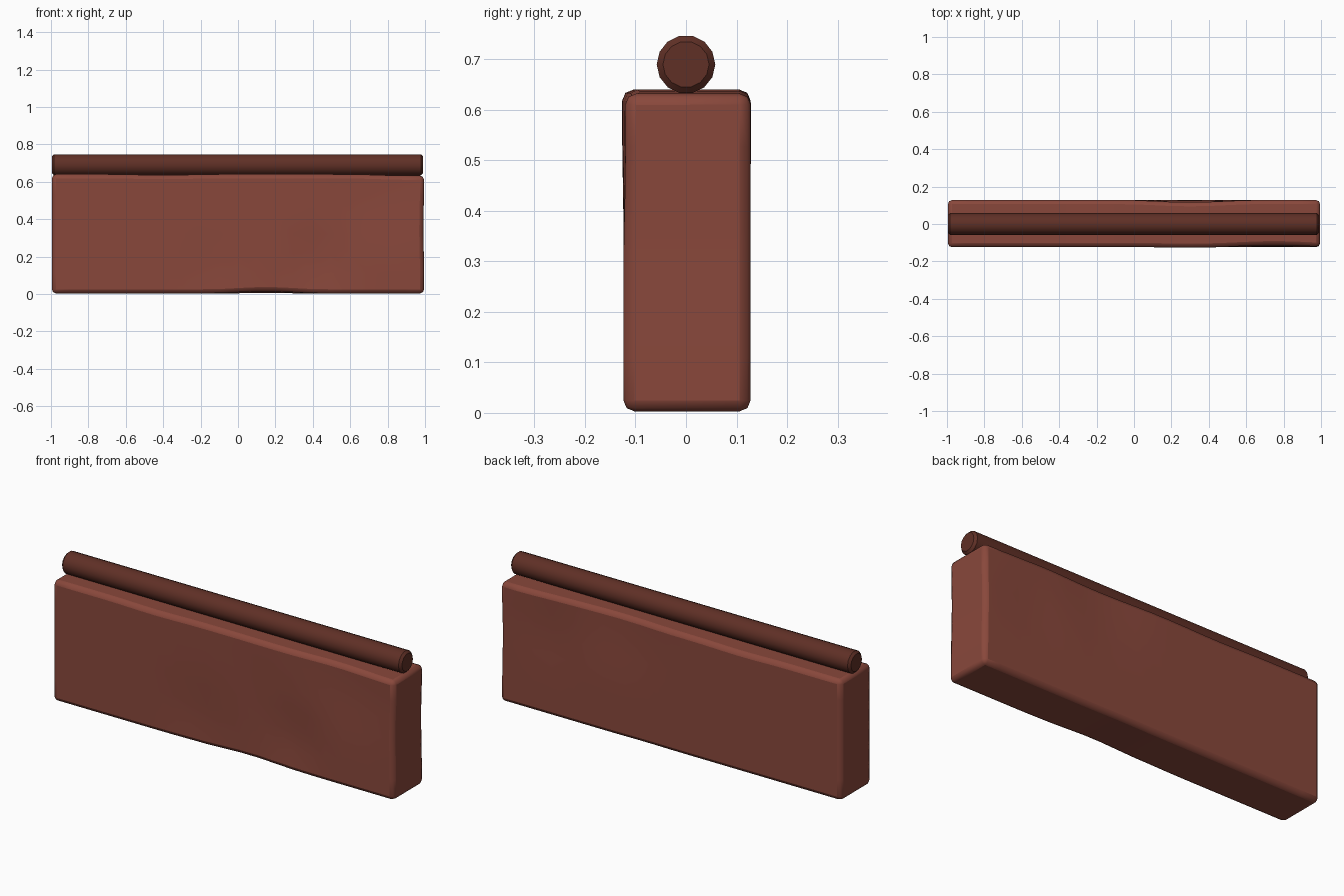
import bpy, bmesh, math
from mathutils import Matrix, Vector

cube = bpy.data.objects.get("Cube")
if cube:
    bpy.data.objects.remove(cube, do_unlink=True)


def make_material(name, rgb):
    mat = bpy.data.materials.new(name)
    mat.use_nodes = True
    mat.diffuse_color = (*rgb, 1)
    mat.node_tree.nodes["Principled BSDF"].inputs["Base Color"].default_value = (*rgb, 1)
    return mat


def finish(bm, name, mat, bevel, segments, angle):
    mesh = bpy.data.meshes.new(name)
    bm.to_mesh(mesh)
    bm.free()
    obj = bpy.data.objects.new(name, mesh)
    bpy.context.collection.objects.link(obj)
    mesh.materials.append(mat)
    mod = obj.modifiers.new("Soft edges", "BEVEL")
    mod.width = bevel
    mod.segments = segments
    mod.limit_method = "ANGLE"
    mod.angle_limit = math.radians(50)
    bpy.ops.object.select_all(action="DESELECT")
    obj.select_set(True)
    bpy.context.view_layer.objects.active = obj
    bpy.ops.object.shade_smooth_by_angle(angle=math.radians(angle))
    return obj


clay = make_material("Red brown clay", (0.25, 0.064, 0.044))
dark = make_material("Dark brown wood", (0.115, 0.029, 0.019))

# Wall block: a box cut into a coarse grid so its faces can be worn unevenly
LENGTH, DEPTH, HEIGHT = 1.99, 0.252, 0.637
bm = bmesh.new()
bmesh.ops.create_cube(bm, size=1)
for axis, cuts in ((0, 19), (2, 5)):
    edges = [e for e in bm.edges
             if abs((e.verts[0].co - e.verts[1].co).normalized()[axis]) > 0.9]
    bmesh.ops.subdivide_edges(bm, edges=edges, cuts=cuts, use_grid_fill=True)
bmesh.ops.transform(bm, verts=bm.verts, matrix=Matrix.Translation((0, 0.002, HEIGHT / 2 + 0.003))
                    @ Matrix.Diagonal((LENGTH, DEPTH, HEIGHT, 1)))

# Shallow dents: centre, radius, push direction
dents = [
    ((0.42, -0.12, 0.18), 0.22, (0, 0.014, 0)),
    ((0.75, -0.12, 0.55), 0.35, (0, 0.012, 0)),
    ((-0.15, -0.12, 0.15), 0.25, (0, 0.008, 0)),
    ((0.3, 0.13, 0.6), 0.35, (0, -0.012, 0)),
    ((0.7, 0.13, 0.45), 0.25, (0, -0.008, 0)),
    ((0.15, -0.12, 0.0), 0.3, (0, 0, 0.012)),
    ((-0.4, 0.0, 0.64), 0.3, (0, 0, -0.007)),
    ((0.95, 0.0, 0.64), 0.4, (0, 0, -0.01)),
    ((1.0, 0.0, 0.35), 0.25, (-0.008, 0, 0)),
]
for v in bm.verts:
    start = v.co.copy()
    for centre, radius, push in dents:
        d = (start - Vector(centre)).length / radius
        if d < 1:
            v.co += Vector(push) * (1 - d * d) ** 2
bmesh.ops.recalc_face_normals(bm, faces=bm.faces)
finish(bm, "wall_block", clay, 0.022, 2, 40)

# Round capping rod lying along the top
bm = bmesh.new()
bmesh.ops.create_cone(bm, cap_ends=True, segments=14, radius1=0.058, radius2=0.058, depth=1.985,
                      matrix=Matrix.Translation((-0.003, 0, 0.69)) @ Matrix.Rotation(math.pi / 2, 4, "Y"))
finish(bm, "capping_rod", dark, 0.012, 1, 40)
